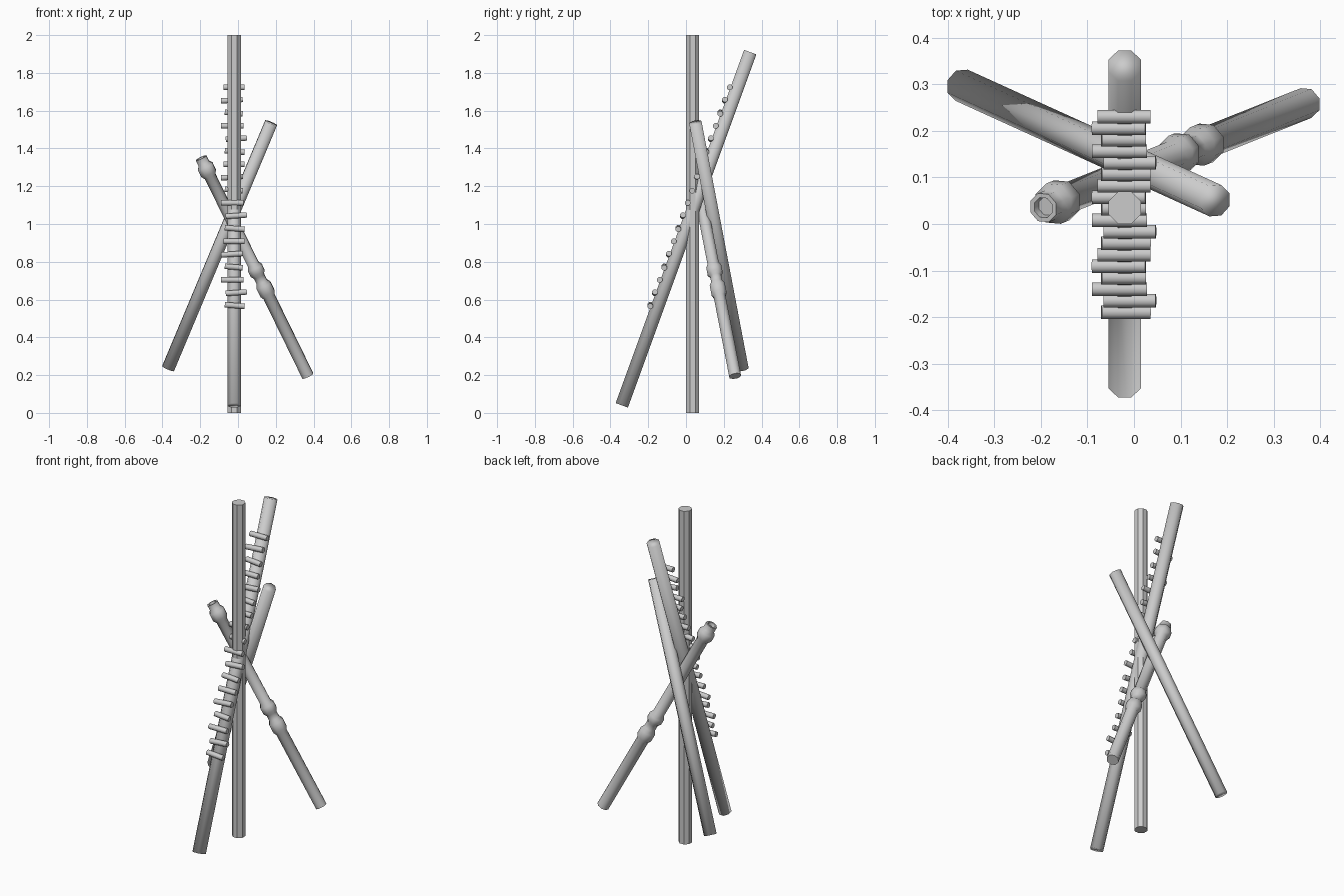
import bpy, bmesh, math
from mathutils import Vector

if "Cube" in bpy.data.objects:
    bpy.data.objects.remove(bpy.data.objects["Cube"])

SIDES = 8

def rod(name, start, end, profile, smooth=True, sides=SIDES, whole=False):
    """Lathe (fraction along axis, radius) pairs around the line start-end."""
    a, b = Vector(start), Vector(end)
    d = (b - a).normalized()
    ref = Vector((1, 0, 0)) if abs(d.x) < 0.8 else Vector((0, 0, 1))
    u = (ref - d * ref.dot(d)).normalized()
    v = d.cross(u)
    bm = bmesh.new()
    rings = []
    for t, r in profile:
        ring = []
        for i in range(sides):
            ang = 2 * math.pi * (i + 0.5) / sides
            ring.append(bm.verts.new(a.lerp(b, t) + (u * math.cos(ang) + v * math.sin(ang)) * r))
        rings.append(ring)
    for lo, hi in zip(rings, rings[1:]):
        for i in range(sides):
            j = (i + 1) % sides
            bm.faces.new((lo[i], lo[j], hi[j], hi[i]))
    bm.faces.new(rings[0][::-1])
    bm.faces.new(rings[-1])
    for f in bm.faces:
        f.smooth = smooth
    mesh = bpy.data.meshes.new(name)
    bm.to_mesh(mesh)
    bm.free()
    ob = bpy.data.objects.new(name, mesh)
    bpy.context.collection.objects.link(ob)
    if smooth and not whole:
        bpy.ops.object.select_all(action='DESELECT')
        ob.select_set(True)
        bpy.context.view_layer.objects.active = ob
        bpy.ops.object.shade_smooth_by_angle(angle=math.radians(50))
    return ob

R = 0.0375
plain = [(0, R), (1, R)]

# upright faceted pole
rod("upright_pole", (-0.02, 0.035, 0), (-0.02, 0.035, 2), plain, smooth=False)

# long leaning pole that carries the pegs
foot, tip = Vector((-0.02, -0.34, 0.04)), Vector((-0.02, 0.34, 1.91))
rod("pegged_pole", foot, tip, plain, whole=True)

# plain crossing pole
rod("crossing_pole", (-0.37, 0.298, 0.235), (0.175, 0.05, 1.535),
    [(0, 0.036), (1, 0.036)], whole=True)

# jointed crossing pole: double collar in the middle, ring and hollow tip on top
rod("jointed_pole", (0.37, 0.26, 0.195), (-0.195, 0.035, 1.35),
    [(0, 0.034), (0.365, 0.034), (0.38, 0.044), (0.415, 0.044), (0.432, 0.032),
     (0.458, 0.032), (0.472, 0.044), (0.497, 0.044), (0.512, 0.033),
     (0.915, 0.033), (0.93, 0.046), (0.962, 0.046), (0.974, 0.033),
     (1, 0.033), (1, 0.023), (0.985, 0.021)])

# pegs along the front of the leaning pole, slightly shifted left and right
axis = (tip - foot).normalized()
front = Vector((0, -axis.z, axis.y))
COUNT = 18
ends = [(-0.07, 0.035), (-0.065, 0.047), (-0.09, 0.028), (-0.07, 0.025), (-0.09, 0.025),
        (-0.078, 0.035)]
for i in range(COUNT):
    z = 0.555 + i * (1.71 - 0.555) / (COUNT - 1)
    p = foot + axis * ((z - foot.z) / axis.z) + front * 0.039
    x0, x1 = ends[i % len(ends)]
    tilt = 0.004 * ((i * 2) % 3 - 1)
    rod(f"peg_{i + 1}", (x0, p.y, p.z - tilt), (x1, p.y, p.z + tilt),
        [(0, 0.0155), (1, 0.0155)])
